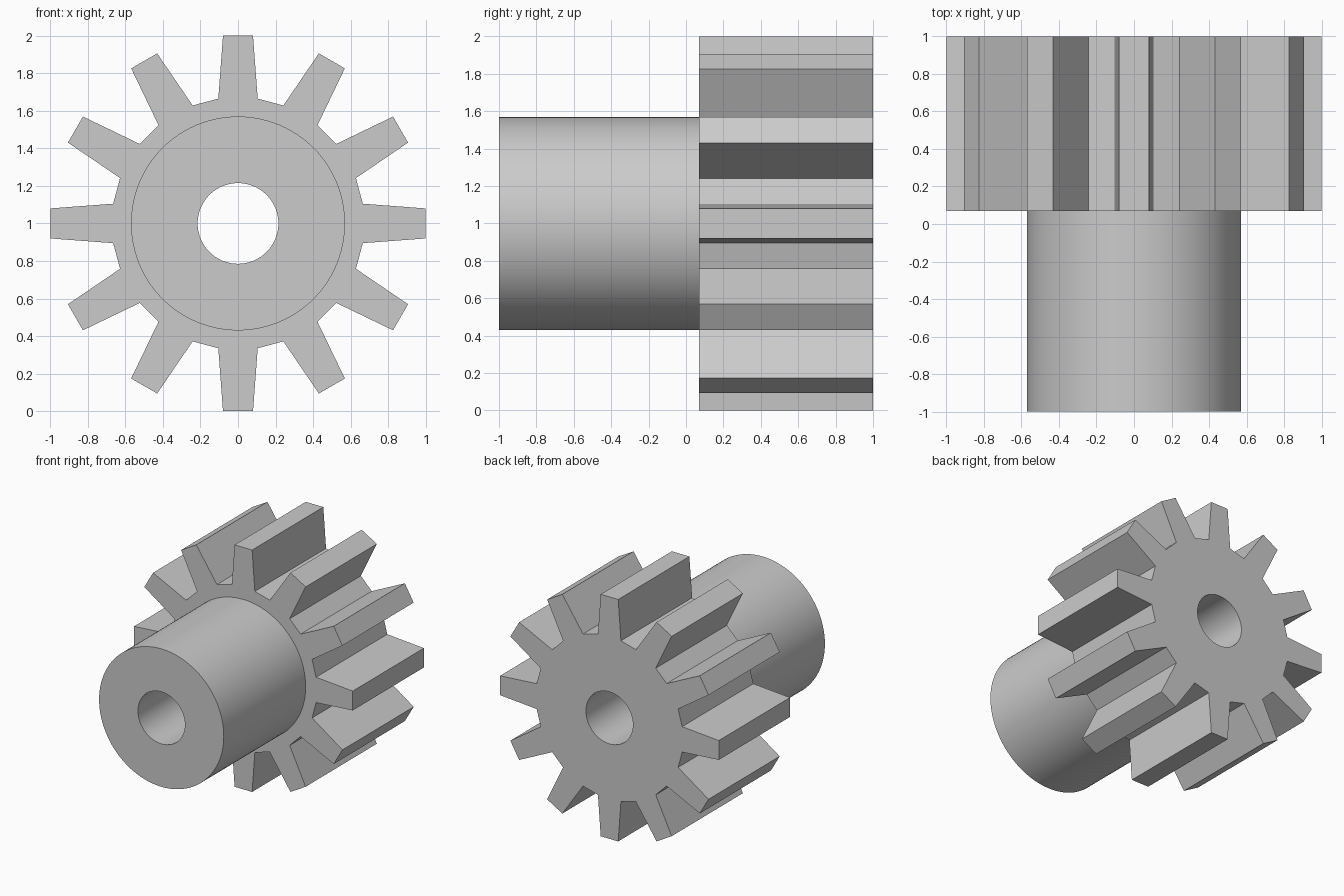
import bpy, bmesh
from math import sin, cos, radians, tau

if "Cube" in bpy.data.objects:
    bpy.data.objects.remove(bpy.data.objects["Cube"])

TEETH, ARC = 12, 8            # bore and hub get ARC segments per tooth
SEGMENTS = TEETH * ARC
HUB_R, BORE_R = 0.57, 0.215
FRONT, SHOULDER, BACK = -1, 0.07, 1
CENTRE_Z = 1
TOOTH = [(-0.105, 0.665), (-0.08, 1), (0.08, 1), (0.105, 0.665)]

steel = bpy.data.materials.new("steel_grey")
steel.use_nodes = True
steel.diffuse_color = (0.6, 0.6, 0.6, 1)
steel.node_tree.nodes["Principled BSDF"].inputs["Base Color"].default_value = steel.diffuse_color

bm = bmesh.new()


def circle(radius, y):
    """Clockwise ring, starting just before the top tooth."""
    angles = [tau * (k - 2) / SEGMENTS for k in range(SEGMENTS)]
    return [bm.verts.new((radius * sin(a), y, CENTRE_Z + radius * cos(a))) for a in angles]


def tooth_outline(y):
    """Clockwise gear outline, one tooth repeated around the axis."""
    ring = []
    for i in range(TEETH):
        c, s = cos(tau * i / TEETH), sin(tau * i / TEETH)
        ring += [bm.verts.new((x * c + r * s, y, CENTRE_Z + r * c - x * s)) for x, r in TOOTH]
    return ring


def skin(a, b):
    n = len(a)
    return [bm.faces.new((a[i], a[(i + 1) % n], b[(i + 1) % n], b[i])) for i in range(n)]


def gear_cap(outer, inner):
    """One face per tooth between the gear outline and a round opening."""
    n = len(TOOTH)
    for i in range(TEETH):
        rim = [outer[(i * n + k) % len(outer)] for k in range(n + 1)]
        hole = [inner[(i * ARC + k) % SEGMENTS] for k in range(ARC + 1)]
        bm.faces.new(rim + hole[::-1])


# Rings from front to back
bore_front, bore_back = circle(BORE_R, FRONT), circle(BORE_R, BACK)
hub_front, hub_back = circle(HUB_R, FRONT), circle(HUB_R, SHOULDER)
gear_front, gear_back = tooth_outline(SHOULDER), tooth_outline(BACK)

# Hub, bore and toothed wheel as one closed body
skin(hub_front, bore_front)
skin(hub_front, hub_back)
skin(bore_front, bore_back)
gear_cap(gear_front, hub_back)
skin(gear_front, gear_back)
gear_cap(gear_back, bore_back)
bmesh.ops.recalc_face_normals(bm, faces=bm.faces)

mesh = bpy.data.meshes.new("pinion_gear")
bm.to_mesh(mesh)
bm.free()
mesh.materials.append(steel)
gear = bpy.data.objects.new("pinion_gear", mesh)
bpy.context.collection.objects.link(gear)

# Smooth round walls, crisp teeth and rims
bpy.ops.object.select_all(action="DESELECT")
gear.select_set(True)
bpy.context.view_layer.objects.active = gear
bpy.ops.object.shade_smooth_by_angle(angle=radians(15))
